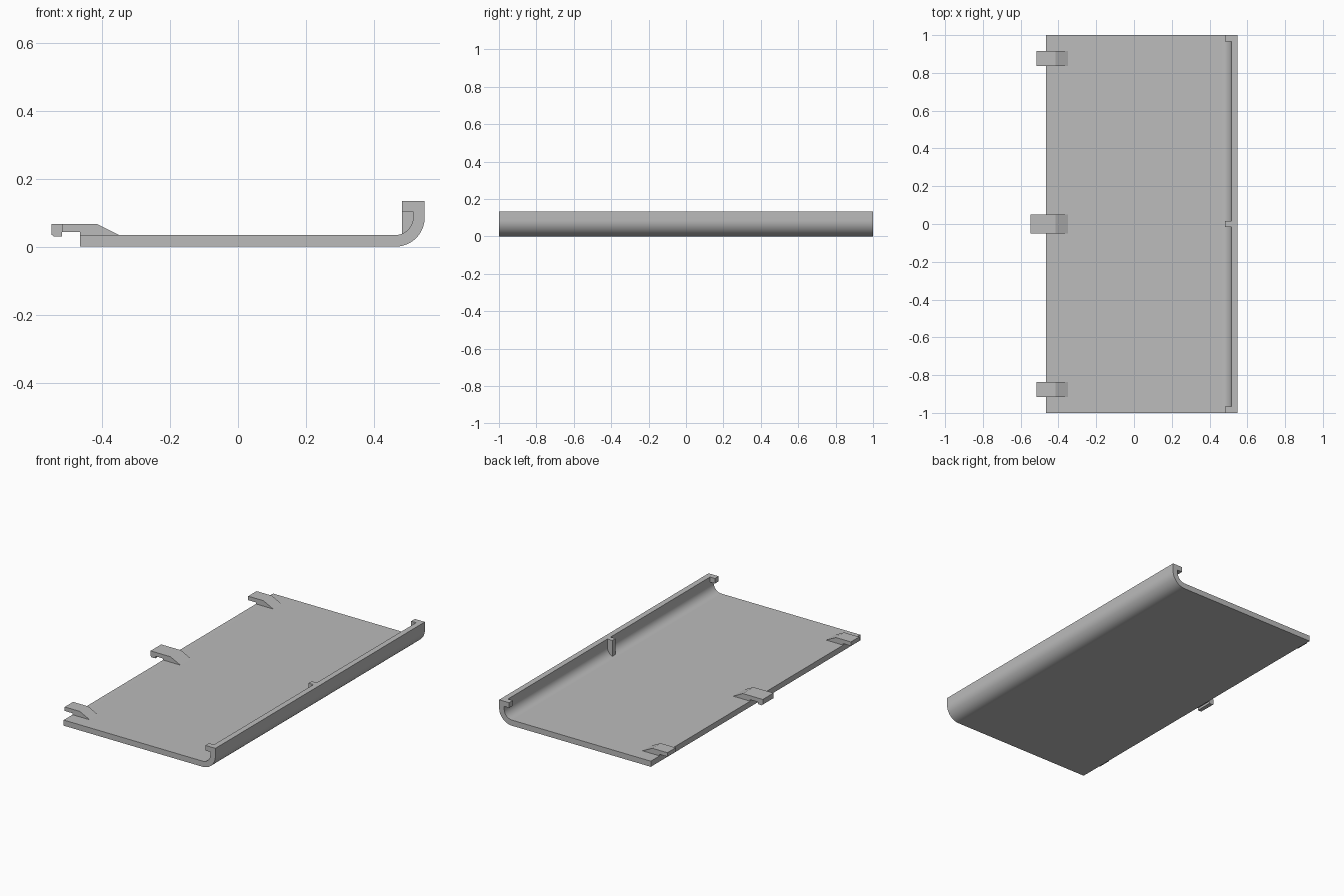
import bpy, bmesh, math

if "Cube" in bpy.data.objects:
    bpy.data.objects.remove(bpy.data.objects["Cube"], do_unlink=True)

grey = bpy.data.materials.new("plain grey")
grey.use_nodes = True
grey.diffuse_color = (0.5, 0.5, 0.5, 1)
grey.node_tree.nodes["Principled BSDF"].inputs["Base Color"].default_value = (0.5, 0.5, 0.5, 1)


def prism(name, profile, y0, y1):
    """Extrude an x-z profile from y0 to y1."""
    bm = bmesh.new()
    face = bm.faces.new([bm.verts.new((x, y0, z)) for x, z in profile])
    ext = bmesh.ops.extrude_face_region(bm, geom=[face])
    moved = [g for g in ext["geom"] if isinstance(g, bmesh.types.BMVert)]
    bmesh.ops.translate(bm, verts=moved, vec=(0, y1 - y0, 0))
    bmesh.ops.recalc_face_normals(bm, faces=bm.faces)
    mesh = bpy.data.meshes.new(name)
    bm.to_mesh(mesh)
    bm.free()
    mesh.materials.append(grey)
    obj = bpy.data.objects.new(name, mesh)
    bpy.context.collection.objects.link(obj)
    return obj


def arc(radius, steps=16):
    """Quarter bend from the floor up to the wall."""
    angles = [math.pi / 2 * i / steps for i in range(steps + 1)]
    return [(BEND_X + radius * math.sin(a), OUTER - radius * math.cos(a)) for a in angles]


THICK, OUTER, BEND_X, TOP = 0.034, 0.086, 0.463, 0.134
LEFT, RIGHT = -0.465, BEND_X + OUTER
WALL = RIGHT - THICK
LIP = 0.482

# Flat panel with a rounded, upturned long edge
panel = prism("cover_panel",
              [(LEFT, 0)] + arc(OUTER) + [(RIGHT, TOP), (WALL, TOP)]
              + arc(OUTER - THICK)[::-1] + [(LEFT, THICK)], -1, 1)
bpy.context.view_layer.objects.active = panel
panel.select_set(True)
bpy.ops.object.shade_smooth_by_angle(angle=math.radians(30))

# Small lips at both ends of the wall
for name, y0, y1 in (("front_lip", -1, -0.965), ("back_lip", 0.965, 1)):
    prism(name, [(LIP, 0.103), (WALL, 0.103), (WALL, TOP), (LIP, TOP)], y0, y1)

# Centre rib, its foot following the bend
foot = [p for p in arc(OUTER - THICK) if p[0] > LIP]
prism("centre_rib", [(LIP, 0.038)] + foot + [(WALL, TOP), (LIP, TOP)], -0.015, 0.015)

# Ramped tabs over the opposite edge
ramp = [(LEFT, THICK), (-0.35, THICK), (-0.416, 0.067)]
for name, y in (("front_tab", -0.876), ("back_tab", 0.876)):
    prism(name, [(-0.517, 0.043), (LEFT, 0.043)] + ramp + [(-0.517, 0.067)],
          y - 0.04, y + 0.04)

# Centre tab with a hooked, chamfered tip
prism("centre_hook", [(-0.549, 0.036), (-0.542, 0.03), (-0.517, 0.03), (-0.517, 0.043),
                      (LEFT, 0.043)] + ramp + [(-0.549, 0.067)], -0.051, 0.051)
